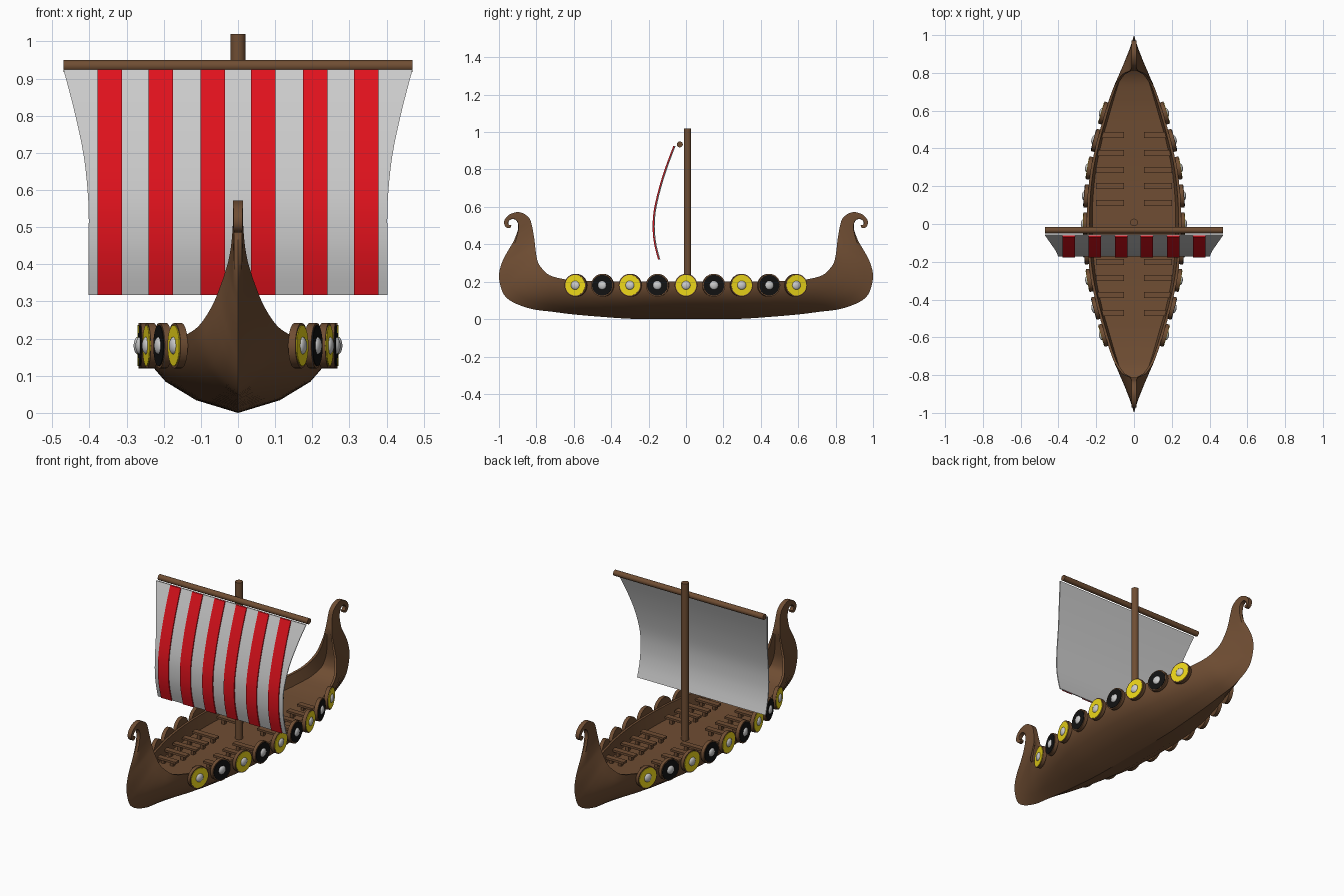
import bpy, bmesh, math
from mathutils import Vector, Matrix

if "Cube" in bpy.data.objects:
    bpy.data.objects.remove(bpy.data.objects["Cube"])

def material(name, rgb):
    m = bpy.data.materials.new(name)
    m.diffuse_color = (*rgb, 1)
    m.use_nodes = True
    m.node_tree.nodes["Principled BSDF"].inputs["Base Color"].default_value = m.diffuse_color
    return m

WOOD = material("wood", (0.16, 0.075, 0.033))
RED = material("red", (0.75, 0.006, 0.012))
YELLOW = material("yellow", (0.85, 0.68, 0.01))
BLACK = material("black", (0.006, 0.006, 0.006))

def finish(name, bm, mat=None, smooth=True):
    bmesh.ops.recalc_face_normals(bm, faces=bm.faces[:])
    me = bpy.data.meshes.new(name)
    bm.to_mesh(me)
    bm.free()
    ob = bpy.data.objects.new(name, me)
    bpy.context.collection.objects.link(ob)
    if mat:
        me.materials.append(mat)
    if smooth:
        bpy.ops.object.select_all(action='DESELECT')
        ob.select_set(True)
        bpy.context.view_layer.objects.active = ob
        bpy.ops.object.shade_smooth_by_angle(angle=math.radians(32))
    return ob

def catmull(p, n, closed_start=None):
    """Smooth samples through tuples p, n per span."""
    p = [Vector(q) for q in p]
    ext = [Vector(closed_start) if closed_start else p[0]] + p + [p[-1]]
    out = []
    for i in range(1, len(p)):
        a, b, c, d = ext[i-1:i+3]
        for k in range(n):
            t = k / n
            out.append(0.5*(2*b + (c-a)*t + (2*a-5*b+4*c-d)*t*t + (3*b-a-3*c+d)*t**3))
    return out + [p[-1]]

# Hull stations: keel y,z / gunwale y,z / half width, from midship to the curl tip
ST = [(0, 0, 0, .2, .25), (.15, 0, .15, .2, .245), (.3, .002, .3, .2, .227),
      (.45, .012, .45, .202, .193), (.6, .025, .585, .205, .155),
      (.72, .04, .67, .217, .128), (.82, .053, .73, .235, .105),
      (.91, .083, .765, .265, .083), (.965, .12, .79, .3, .064),
      (.99, .17, .8, .34, .048), (1, .235, .805, .375, .036),
      (.985, .3, .808, .405, .027), (.955, .36, .812, .435, .021),
      (.925, .41, .817, .465, .017), (.906, .455, .825, .505, .014),
      (.897, .49, .838, .54, .013), (.903, .522, .87, .565, .013),
      (.922, .535, .905, .572, .013), (.94, .531, .945, .558, .013),
      (.95, .517, .97, .53, .012), (.948, .506, .97, .502, .012),
      (.941, .503, .953, .486, .011), (.934, .503, .936, .491, .01)]
SUB = 4
SAMPLES = catmull(ST, SUB, (-.15, 0, -.15, .2, .245))

# Section shapes (across, up): open hull, wedge stem, flat curl
SHAPES = [[(0, 0), (.45, .17), (.78, .42), (.94, .65), (.985, .83), (1, 1)],
          [(0, 0), (.33, .22), (.58, .42), (.8, .65), (.92, .83), (1, 1)],
          [(0, 0), (.9, .03), (1, .3), (1, .6), (1, .85), (1, 1)]]

def ramp(x, a, b):
    return min(1, max(0, (x-a)/(b-a)))

def section(i):
    s = i / SUB
    ky, kz, gy, gz, w = SAMPLES[i]
    a, b = ramp(s, 3, 8), ramp(s, 11, 15)
    pts = []
    for m, e, c in zip(*SHAPES):
        u, v = Vector(m).lerp(Vector(e), a).lerp(Vector(c), b)
        pts.append((u*w, ky+(gy-ky)*v, kz+(gz-kz)*v))
    # rim, inner wall and deck
    f = .35 * ramp(w, .02, .08)
    t = min(.014, .3*w)
    fy, fz = gy+(ky-gy)*f, gz+(kz-gz)*f
    edge = max(w*(.94-.14*a)-t, .3*w)
    return pts + [(w-t, gy, gz), (edge, fy, fz), (0, fy, fz)]

def width_at(y):
    for p, q in zip(SAMPLES, SAMPLES[1:]):
        if p[2] <= abs(y) <= q[2]:
            return p[4] + (q[4]-p[4])*(abs(y)-p[2])/(q[2]-p[2])

bm = bmesh.new()
rings = []
half = [section(i) for i in range(len(SAMPLES))]
for sgn, sec in [(-1, s) for s in half[:0:-1]] + [(1, s) for s in half]:
    full = sec + [(-x, y, z) for x, y, z in sec[-2:0:-1]]
    rings.append([bm.verts.new((x, sgn*y, z)) for x, y, z in full])
for r, q in zip(rings, rings[1:]):
    for k in range(len(r)):
        j = (k+1) % len(r)
        bm.faces.new((r[k], r[j], q[j], q[k]))
bm.faces.new(rings[0])
bm.faces.new(rings[-1])
finish("hull", bm, WOOD)

def rod(name, r, length, matrix, mat, segs=32):
    bm = bmesh.new()
    bmesh.ops.create_cone(bm, cap_ends=True, segments=segs, radius1=r, radius2=r, depth=length, matrix=matrix)
    return finish(name, bm, mat)

# Mast and yard
rod("mast", .02, .9, Matrix.Translation((0, .008, .57)), WOOD)
rod("yard", .016, .94, Matrix.Translation((0, -.033, .934)) @ Matrix.Rotation(math.pi/2, 4, 'Y'), WOOD)

# Sail: profile of y, z, half width; stripes are strips just in front of it
PROFILE = catmull([(-.062, .925, .47), (-.105, .81, .44), (-.142, .69, .415), (-.168, .57, .403),
                   (-.172, .47, .402), (-.162, .39, .402), (-.143, .318, .403)], 4)

def cloth(name, x0, x1, front, thick, mat=None):
    """Curved sheet; x0/x1 None follow the sail outline."""
    bm = bmesh.new()
    rows = []
    for y, z, w in PROFILE:
        a, b = (-w if x0 is None else x0), (w if x1 is None else x1)
        rows.append([bm.verts.new(c) for c in ((a, y-front, z), (b, y-front, z),
                     (b, y-front+thick, z), (a, y-front+thick, z))])
    for r, q in zip(rows, rows[1:]):
        for k in range(4):
            bm.faces.new((r[k], r[(k+1) % 4], q[(k+1) % 4], q[k]))
    bm.faces.new(rows[0])
    bm.faces.new(rows[-1])
    finish(name, bm, mat)

cloth("sail", None, None, 0, .006)
for x in (.0675, .2075, .3455):
    for s in (-1, 1):
        cloth("sail_stripe", s*x-.0328, s*x+.0328, .006, .007, RED)

# Rowing benches with two short legs each
for y in (-.47, -.375, -.285, -.2, -.11, .11, .2, .285, .375, .47):
    for s in (-1, 1):
        bm = bmesh.new()
        end = min(.2, width_at(y)-.014)
        for x0, x1, wy, z0, z1 in ((.053, end, .032, .155, .167), (.072, .09, .02, .12, .156),
                                   (end-.045, end-.027, .02, .12, .156)):
            bmesh.ops.create_cube(bm, size=1, matrix=Matrix.Translation((s*(x0+x1)/2, y, (z0+z1)/2))
                                  @ Matrix.Diagonal((x1-x0, wy, z1-z0, 1)))
        finish("bench", bm, WOOD, False)

# Shields along both sides, following the hull outline
for i, y in enumerate((-.587, -.444, -.297, -.152, 0, .148, .295, .441, .585)):
    slope = (width_at(y+.02)-width_at(y-.02))/.04
    for s in (-1, 1):
        n = Vector((s, -slope, 0)).normalized()
        base = Matrix.Translation(Vector((s*(width_at(y)+.001), y, .181)) + n*.007) @ n.to_track_quat('Z', 'Y').to_matrix().to_4x4()
        rod("shield_board", .061, .02, base, WOOD)
        rod("shield_face", .055, .006, base @ Matrix.Translation((0, 0, .0095)), BLACK if i % 2 else YELLOW)
        bm = bmesh.new()
        bmesh.ops.create_uvsphere(bm, u_segments=20, v_segments=10, radius=.024,
                                  matrix=base @ Matrix.Translation((0, 0, .011)) @ Matrix.Diagonal((1, 1, .5, 1)))
        finish("shield_boss", bm)
